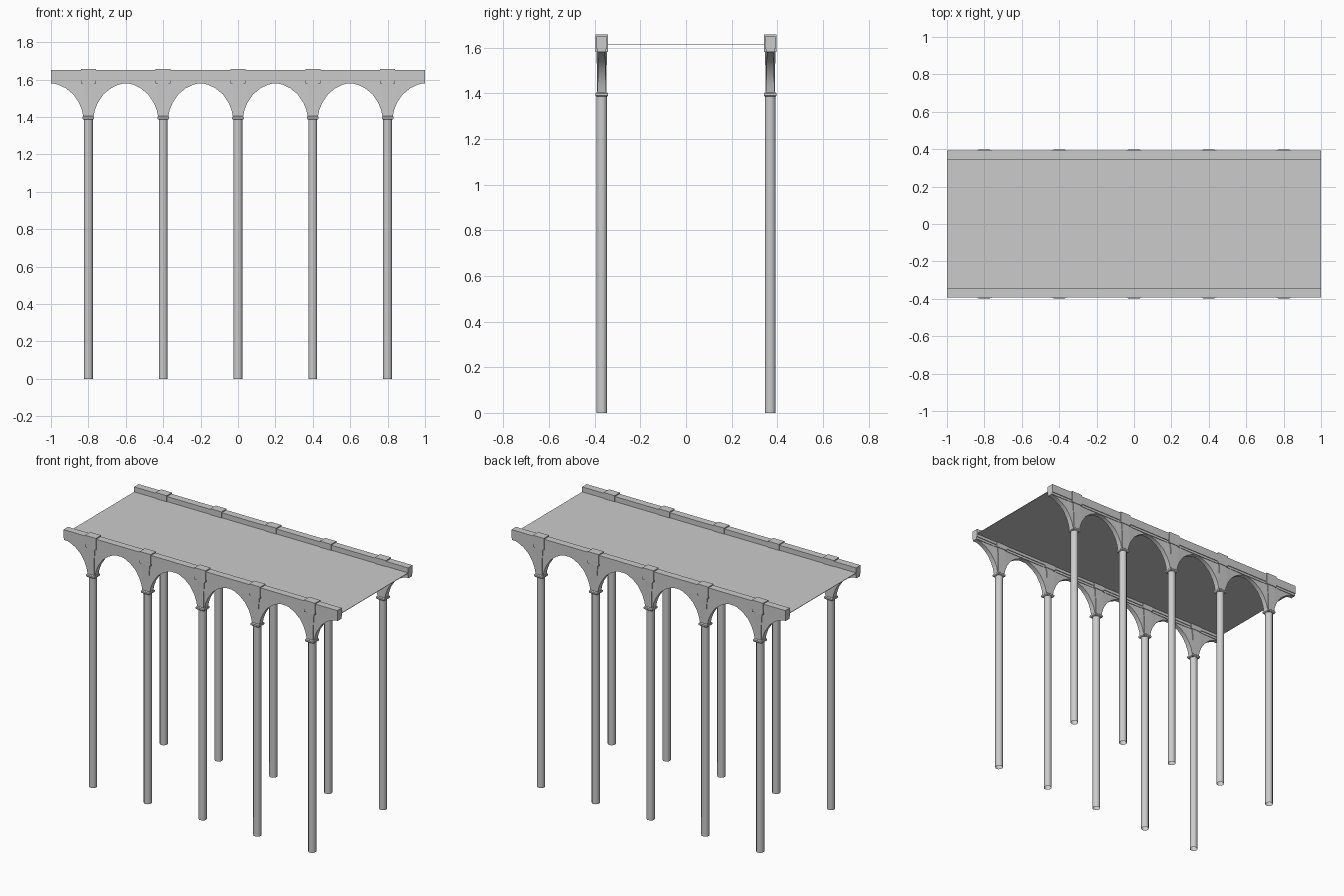
import bpy
import bmesh
import math
from mathutils import Matrix

cube = bpy.data.objects.get("Cube")
if cube:
    bpy.data.objects.remove(cube, do_unlink=True)

stone = bpy.data.materials.new("grey_stone")
GREY = (0.6, 0.6, 0.6, 1)
stone.use_nodes = True
stone.diffuse_color = GREY
stone.node_tree.nodes["Principled BSDF"].inputs["Base Color"].default_value = GREY

BAY = 0.4          # spacing between columns
ROW_Y = 0.369      # centre line of each colonnade
SPRING_Z = 1.4     # where the arches start
BEAM_Z = 1.58      # underside of the beam


def finish(bm, name, smooth_angle=30):
    bmesh.ops.recalc_face_normals(bm, faces=bm.faces)
    mesh = bpy.data.meshes.new(name)
    bm.to_mesh(mesh)
    bm.free()
    mesh.materials.append(stone)
    for poly in mesh.polygons:
        poly.use_smooth = True
    mesh.set_sharp_from_angle(angle=math.radians(smooth_angle))
    obj = bpy.data.objects.new(name, mesh)
    bpy.context.collection.objects.link(obj)
    return obj


def loft(bm, rings):
    """Skin a list of equal closed rings and cap both ends."""
    rows = [[bm.verts.new(p) for p in ring] for ring in rings]
    for a, b in zip(rows, rows[1:]):
        for i in range(len(a)):
            j = (i + 1) % len(a)
            bm.faces.new((a[i], a[j], b[j], b[i]))
    bm.faces.new(rows[0])
    bm.faces.new(rows[-1])


def rect(x, y, z, hx, hy):
    return [(x - hx, y - hy, z), (x + hx, y - hy, z),
            (x + hx, y + hy, z), (x - hx, y + hy, z)]


def column(name, x, y):
    bm = bmesh.new()
    place = Matrix.Translation((x, y, SPRING_Z / 2)) @ Matrix.Rotation(math.pi / 8, 4, "Z")
    bmesh.ops.create_cone(bm, cap_ends=False, segments=8, radius1=0.0255,
                          radius2=0.0255, depth=SPRING_Z, matrix=place)
    finish(bm, name, 60)


def capital(name, x, y):
    # Thin moulded collar, with the pilaster flaring above it
    bm = bmesh.new()
    loft(bm, [rect(x, y, 1.385, 0.026, 0.024), rect(x, y, 1.39, 0.031, 0.028),
              rect(x, y, 1.4, 0.031, 0.028), rect(x, y, 1.405, 0.026, 0.022)])
    loft(bm, [rect(x, y, SPRING_Z, 0.022, 0.021), rect(x, y, 1.5, 0.022, 0.021),
              rect(x, y, BEAM_Z + 0.01, 0.03, 0.024)])
    finish(bm, name)


# Arch curve: distance from the column, height, half thickness
ARCH = [(0.0, 1.4, 0.018), (0.027, 1.4, 0.018), (0.034, 1.435, 0.018),
        (0.05, 1.475, 0.017), (0.08, 1.52, 0.016), (0.12, 1.553, 0.015),
        (0.16, 1.572, 0.014), (0.2, 1.582, 0.013)]


def arch_bracket(name, x, y):
    bm = bmesh.new()
    for side in (-1, 1):
        rings = []
        for d, z, t in ARCH:
            px = x + side * d
            rings.append([(px, y - t, z), (px, y + t, z),
                          (px, y + t, BEAM_Z + 0.01), (px, y - t, BEAM_Z + 0.01)])
        loft(bm, rings)
    finish(bm, name, 35)


def beam(name, y):
    # Parapet beam with a narrower strip under it
    profile = [(-0.019, BEAM_Z), (0.019, BEAM_Z), (0.019, 1.595), (0.0235, 1.595),
               (0.0235, 1.65), (-0.0235, 1.65), (-0.0235, 1.595), (-0.019, 1.595)]
    bm = bmesh.new()
    loft(bm, [[(x, y + dy, z) for dy, z in profile] for x in (-1, 1)])
    finish(bm, name)


def parapet_block(name, x, y):
    bm = bmesh.new()
    loft(bm, [rect(x, y, BEAM_Z, 0.04, 0.0275), rect(x, y, 1.657, 0.04, 0.0275)])
    finish(bm, name)


# Two colonnades, front and back
for row, y in (("front", -ROW_Y), ("back", ROW_Y)):
    beam(f"{row}_beam", y)
    for i in range(5):
        x = (i - 2) * BAY
        column(f"{row}_column_{i + 1}", x, y)
        capital(f"{row}_capital_{i + 1}", x, y)
        arch_bracket(f"{row}_arch_bracket_{i + 1}", x, y)
        parapet_block(f"{row}_parapet_block_{i + 1}", x, y)

# Thin deck between the beams
deck = bmesh.new()
loft(deck, [rect(0, 0, z, 1, ROW_Y - 0.02) for z in (1.614, 1.617)])
finish(deck, "deck")
